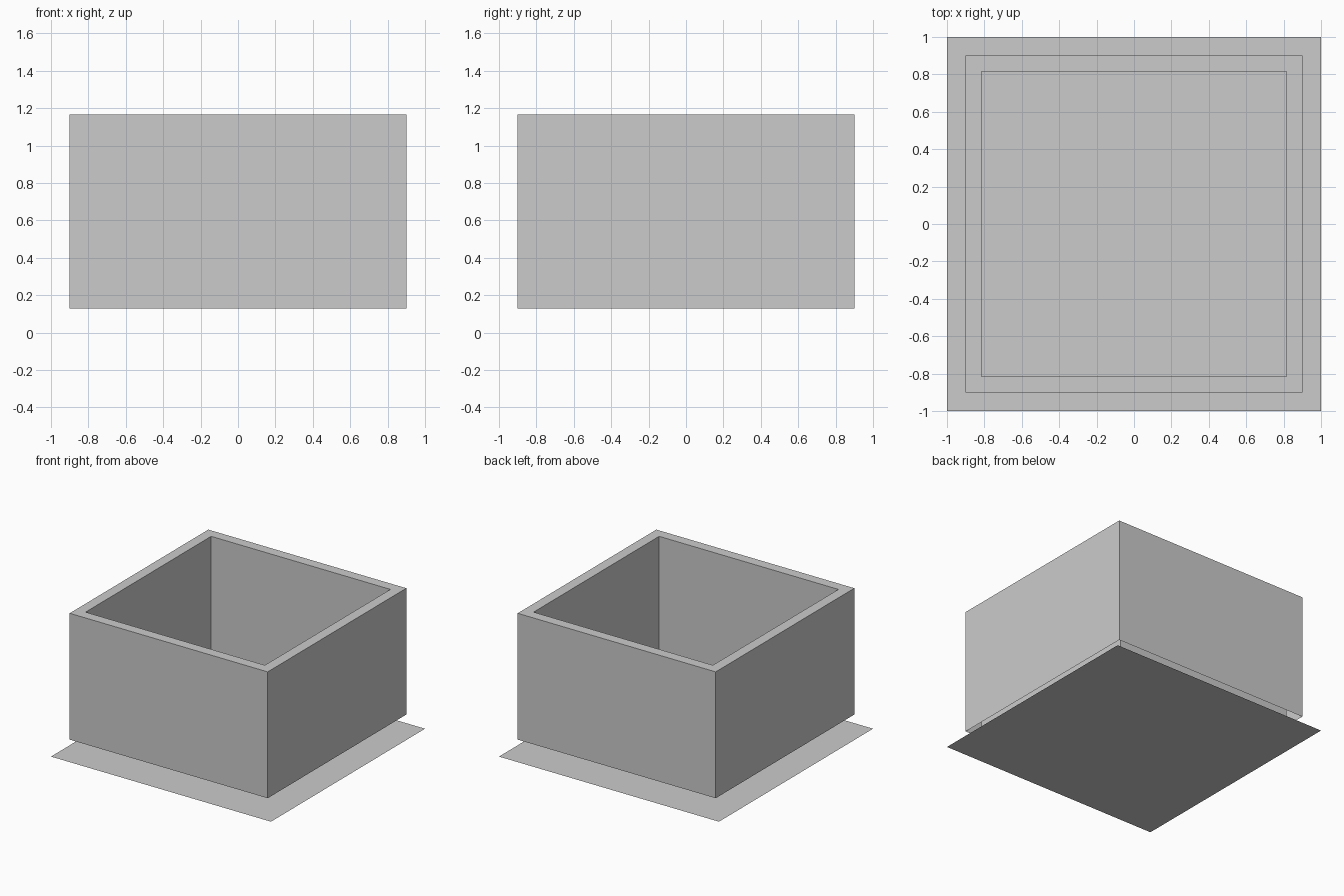
import bpy
import bmesh

if "Cube" in bpy.data.objects:
    bpy.data.objects.remove(bpy.data.objects["Cube"])

OUTER, INNER = 0.90, 0.815
BOTTOM, TOP = 0.128, 1.166


def add_object(name, bm):
    mesh = bpy.data.meshes.new(name)
    bm.to_mesh(mesh)
    bm.free()
    obj = bpy.data.objects.new(name, mesh)
    bpy.context.collection.objects.link(obj)
    return obj


def square(bm, half, z):
    return [bm.verts.new((x * half, y * half, z))
            for x, y in ((-1, -1), (1, -1), (1, 1), (-1, 1))]


# Thin square base sheet on the ground
bm = bmesh.new()
bm.faces.new(square(bm, 1.0, 0.0))
add_object("base_sheet", bm)

# Hollow square wall: outer side, top rim, inner side, open underneath
bm = bmesh.new()
loops = [square(bm, h, z) for h, z in
         ((OUTER, BOTTOM), (OUTER, TOP), (INNER, TOP), (INNER, BOTTOM))]
for low, high in zip(loops, loops[1:]):
    for i in range(4):
        j = (i + 1) % 4
        bm.faces.new((low[i], low[j], high[j], high[i]))
add_object("box_walls", bm)
